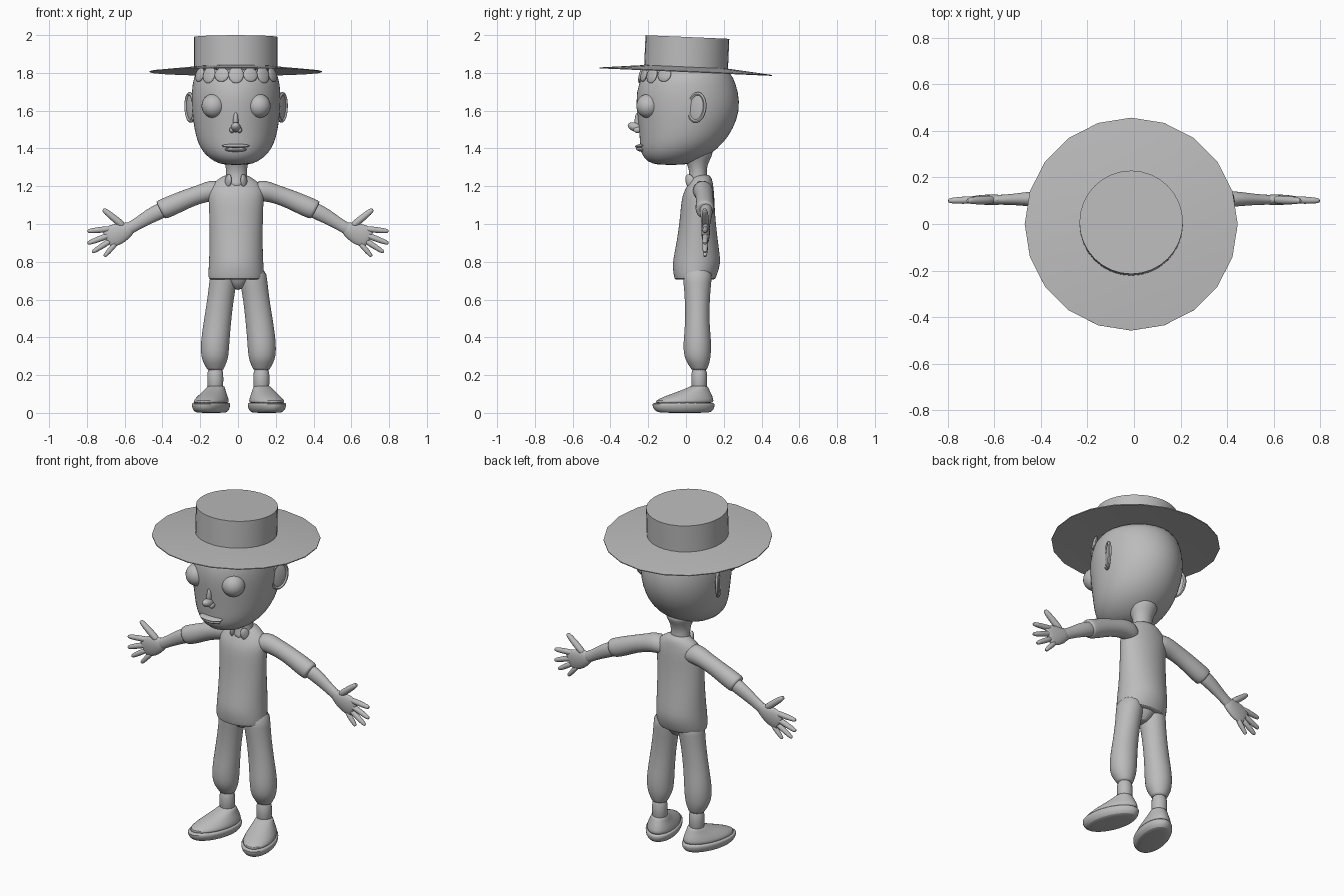
import bpy, bmesh, math
from mathutils import Vector, Matrix

if "Cube" in bpy.data.objects:
    bpy.data.objects.remove(bpy.data.objects["Cube"], do_unlink=True)

grey = bpy.data.materials.new("plain grey")
grey.use_nodes = True
grey.diffuse_color = (0.5, 0.5, 0.5, 1)
grey.node_tree.nodes["Principled BSDF"].inputs["Base Color"].default_value = (0.5, 0.5, 0.5, 1)


def finish(name, bm, mirror=False, subdivide=0, shift=0.0, angle=40):
    """Turn a bmesh into a shaded object, optionally mirrored and subdivided."""
    bmesh.ops.recalc_face_normals(bm, faces=bm.faces)
    mesh = bpy.data.meshes.new(name)
    bm.to_mesh(mesh)
    bm.free()
    mesh.materials.append(grey)
    obj = bpy.data.objects.new(name, mesh)
    bpy.context.collection.objects.link(obj)
    obj.location.x = shift
    if mirror:
        obj.modifiers.new("mirror", 'MIRROR').use_mirror_merge = False
    if subdivide:
        sub = obj.modifiers.new("smooth", 'SUBSURF')
        sub.levels = sub.render_levels = subdivide
    bpy.ops.object.select_all(action='DESELECT')
    obj.select_set(True)
    bpy.context.view_layer.objects.active = obj
    bpy.ops.object.shade_smooth_by_angle(angle=math.radians(angle))
    return obj


def loft(name, rings, along=(0, 0, 1), sides=20, turn=None, subdivide=1, **options):
    """Skin elliptical rings (x, y, z, radius across, radius in y)."""
    bm = bmesh.new()
    v = Vector((0, 1, 0))
    u = v.cross(Vector(along)).normalized()
    loops = []
    for x, y, z, ru, rv in rings:
        loop = []
        for i in range(sides):
            a = math.tau * i / sides + math.pi / 2
            loop.append(bm.verts.new(Vector((x, y, z)) + u * ru * math.cos(a) + v * rv * math.sin(a)))
        loops.append(loop)
    for low, high in zip(loops, loops[1:]):
        for i in range(sides):
            j = (i + 1) % sides
            bm.faces.new((low[i], low[j], high[j], high[i]))
    bm.faces.new(loops[0])
    bm.faces.new(loops[-1])
    if turn:
        bm.transform(turn)
    return finish(name, bm, subdivide=subdivide, **options)


def profile(rows, x=0.0):
    """Rings from rows of (height, front y, back y, half width)."""
    return [(x, (f + b) / 2, z, w, (b - f) / 2) for z, f, b, w in rows]


def ball(name, place, size, spin=(0, 0, 0), **options):
    bm = bmesh.new()
    bmesh.ops.create_uvsphere(bm, u_segments=24, v_segments=16, radius=1)
    rot = Matrix.Rotation(spin[2], 4, 'Z') @ Matrix.Rotation(spin[0], 4, 'X')
    bm.transform(Matrix.Translation(place) @ rot @ Matrix.Diagonal((*size, 1)))
    return finish(name, bm, **options)


# Hat: low-poly brim and crown, tipped back slightly
brim = loft("hat_brim", [(0, 0, 0, .2, .2), (0, 0, -.016, .457, .457), (0, 0, -.011, .457, .457),
                         (0, 0, .012, .222, .222)], subdivide=0, angle=30)
crown = loft("hat_crown", [(0, 0, 0, .222, .222), (0, 0, .17, .222, .222)],
             sides=32, subdivide=0, angle=30)
for part in (brim, crown):
    part.location = (-.012, 0, 1.82)
    part.rotation_euler.x = math.radians(-2.5)

# Head and neck
loft("head", profile([
    (1.312, -.15, -.01, .06), (1.328, -.205, .05, .115), (1.37, -.24, .135, .17),
    (1.43, -.245, .2, .205), (1.5, -.25, .25, .222), (1.6, -.262, .287, .237),
    (1.7, -.267, .28, .238), (1.78, -.235, .25, .226), (1.83, -.2, .22, .2)], -.01), sides=28)
loft("neck", profile([
    (1.19, -.002, .1, .035), (1.22, .008, .12, .06), (1.26, .02, .11, .055),
    (1.31, .01, .11, .056), (1.36, -.02, .14, .08), (1.4, -.04, .15, .1)], -.008))

# Face
ball("eyes", (.12, -.2, 1.625), (.063, .063, .064), mirror=True, shift=-.01)
ball("nose", (-.012, -.265, 1.512), (.026, .045, .024), (-.3, 0, 0))
ball("nose_bridge", (-.012, -.25, 1.545), (.014, .022, .05))
ball("nostrils", (.02, -.256, 1.498), (.014, .022, .016), mirror=True, shift=-.012)
ball("upper_lip", (-.012, -.237, 1.414), (.072, .034, .01), (.15, 0, 0))
ball("lower_lip", (-.012, -.235, 1.394), (.058, .03, .012), (-.15, 0, 0))

# Ears: flared shell with a raised rim and a lobe
flare = math.radians(-27)
ball("ear_shell", (.238, .055, 1.615), (.012, .05, .078), (-.15, 0, flare), mirror=True, shift=-.01)
bm = bmesh.new()
circle = [(math.cos(math.tau * i / 20), math.sin(math.tau * i / 20)) for i in range(20)]
loops = [[bm.verts.new((.012 * cb, ca * (.048 + .012 * sb), sa * (.074 + .012 * sb)))
          for cb, sb in circle[::4]] for ca, sa in circle]
for i in range(20):
    for k in range(5):
        m, n = (i + 1) % 20, (k + 1) % 5
        bm.faces.new((loops[i][k], loops[m][k], loops[m][n], loops[i][n]))
bm.transform(Matrix.Translation((.243, .057, 1.617)) @ Matrix.Rotation(flare, 4, 'Z')
             @ Matrix.Rotation(-.15, 4, 'X'))
finish("ear_rim", bm, mirror=True, subdivide=1, shift=-.01)

# Fringe: short locks hugging the forehead under the brim
for k in range(7):
    a = math.radians(-60 + 20 * k)
    x, y = -.01 + .222 * math.sin(a), .008 - .245 * math.cos(a)
    ball("fringe_lock", (x, y, 1.79), (.04, .012, .038 + .008 * (k % 2)), (-.25, 0, a))

# Shirt body
loft("shirt", profile([
    (.705, -.055, .148, .138), (.708, -.062, .155, .146), (.73, -.066, .165, .148),
    (.79, -.074, .185, .146), (.85, -.06, .178, .142), (1.0, -.035, .158, .142),
    (1.1, -.028, .152, .145), (1.16, -.018, .15, .15), (1.2, .005, .145, .14),
    (1.235, .025, .14, .1), (1.265, .04, .125, .055)], -.01), sides=24)
# Collar flaps either side of the neck opening
ball("collar", (.042, .022, 1.225), (.014, .026, .04), (.4, 0, -.5), mirror=True, shift=-.01)

# Arms
reach = Vector((.8, 0, -.42))
loft("sleeves", [(.06, .085, 1.18, .06, .05), (.13, .09, 1.175, .062, .055), (.18, .095, 1.165, .05, .05),
                 (.27, .1, 1.135, .05, .045), (.35, .1, 1.098, .055, .05), (.405, .1, 1.075, .054, .05),
                 (.412, .1, 1.072, .05, .046)], reach, mirror=True)
loft("forearms", [(.36, .105, 1.09, .042, .036), (.43, .108, 1.062, .043, .034), (.5, .106, 1.022, .036, .026),
                  (.56, .104, .984, .029, .021), (.6, .104, .963, .038, .023)], reach, mirror=True)

# Hands: palm, fingers and thumb
loft("palms", [(.55, .104, .99, .026, .02), (.6, .104, .962, .048, .024), (.65, .104, .943, .062, .022),
               (.69, .104, .925, .054, .016), (.7, .104, .922, .045, .01)], reach, mirror=True)
digits = {"thumbs": ((.6, .985), (.715, 1.078), .02), "index_fingers": ((.67, .975), (.797, .962), .017),
          "middle_fingers": ((.67, .945), (.797, .897), .017), "ring_fingers": ((.67, .915), (.772, .85), .016),
          "little_fingers": ((.645, .9), (.708, .828), .015)}
for name, (base, tip, r) in digits.items():
    start, end = Vector((base[0], .104, base[1])), Vector((tip[0], .1, tip[1]))
    rings = [(*start.lerp(end, t), r * s, r * s) for t, s in
             ((0, 1), (.35, 1), (.7, .9), (.95, .7), (1, .35))]
    loft(name, rings, end - start, sides=10, mirror=True)

# Trousers with gathered hems, and ankles
loft("trouser_legs", [(.075, .06, .77, .072, .085), (.08, .06, .7, .074, .075), (.095, .06, .6, .07, .066),
                      (.113, .06, .47, .074, .064), (.124, .06, .37, .077, .076), (.125, .06, .3, .074, .072),
                      (.124, .065, .265, .062, .06), (.122, .07, .235, .046, .044),
                      (.122, .07, .225, .042, .04)], mirror=True, shift=.002)
loft("trouser_seat", profile([(.65, .02, .1, .02), (.69, -.01, .13, .06), (.74, -.03, .15, .12),
                              (.8, -.04, .15, .12)]))
loft("ankles", [(.122, .07, z, .043, .042) for z in (.25, .18, .1)], mirror=True, shift=.002)

# Shoes, toes turned out: thin sole and rounded upper
pose = Matrix.Translation((.148, -.012, 0)) @ Matrix.Rotation(math.radians(18), 4, 'Z')
loft("shoe_soles", profile([(0, -.12, .13, .06), (.004, -.15, .155, .078), (.025, -.172, .172, .092),
                            (.05, -.175, .172, .093), (.056, -.17, .168, .09)]),
     turn=pose, mirror=True, shift=.005)
loft("shoe_uppers", profile([(.045, -.168, .168, .088), (.065, -.16, .166, .085), (.088, -.105, .16, .074),
                             (.11, -.04, .148, .06), (.135, .03, .135, .048), (.145, .04, .128, .044)]),
     turn=pose, mirror=True, shift=.005)
